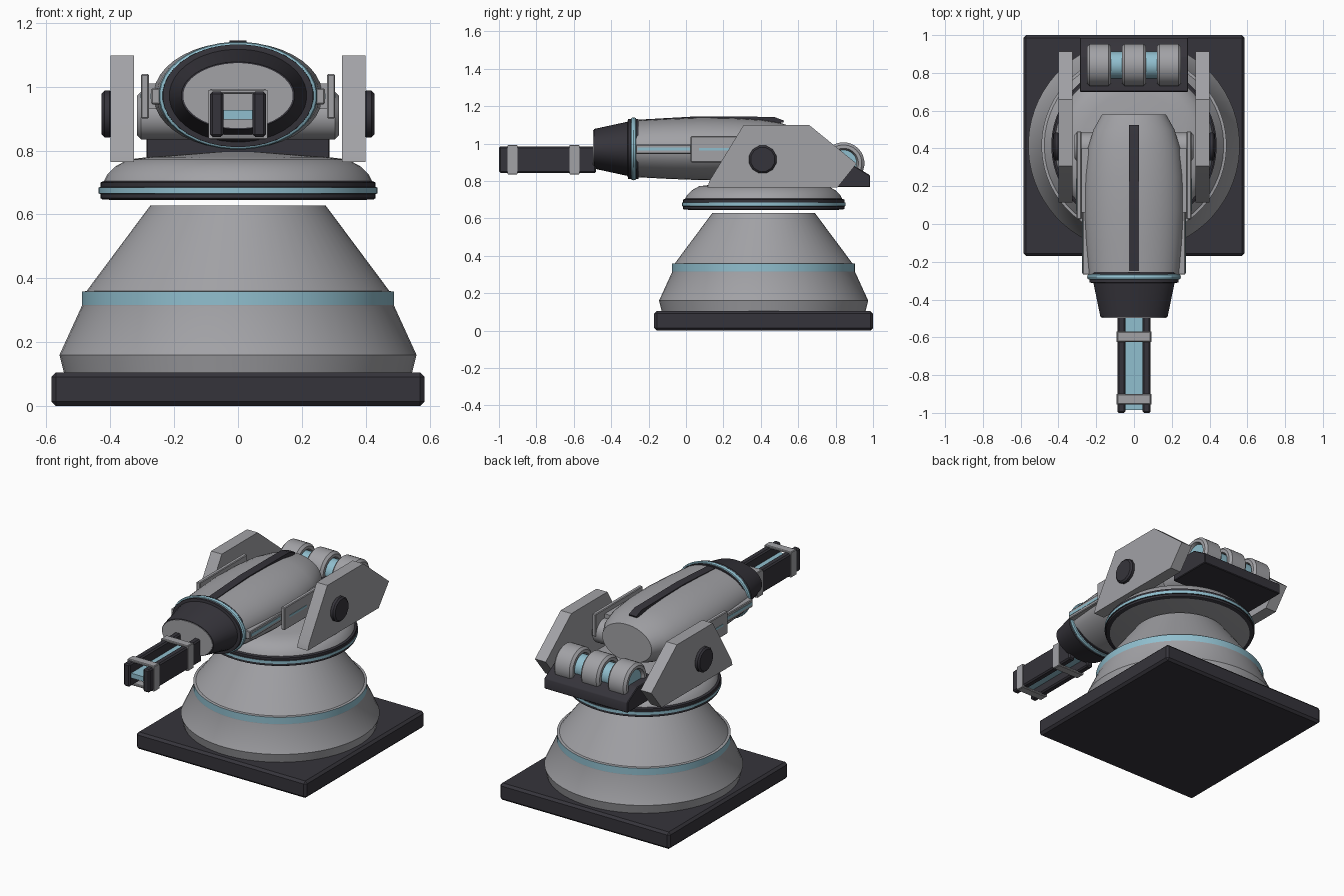
import bpy, bmesh, math
from mathutils import Vector

if "Cube" in bpy.data.objects:
    bpy.data.objects.remove(bpy.data.objects["Cube"])


def material(name, rgb):
    m = bpy.data.materials.new(name)
    m.diffuse_color = (*rgb, 1)
    m.use_nodes = True
    m.node_tree.nodes["Principled BSDF"].inputs["Base Color"].default_value = m.diffuse_color
    return m


GREY = material("light grey metal", (0.36, 0.36, 0.38))
DARK = material("charcoal", (0.036, 0.034, 0.043))
BLUE = material("pale blue", (0.28, 0.52, 0.62))
CY = 0.415   # centre of the pedestal in y


def finish(bm, name, mats, bevel=0):
    if bevel:
        bmesh.ops.bevel(bm, geom=bm.edges[:], offset=bevel, segments=1,
                        affect='EDGES', clamp_overlap=True)
    bmesh.ops.recalc_face_normals(bm, faces=bm.faces[:])
    me = bpy.data.meshes.new(name)
    bm.to_mesh(me)
    bm.free()
    for m in mats:
        me.materials.append(m)
    ob = bpy.data.objects.new(name, me)
    bpy.context.collection.objects.link(ob)
    return ob


def box(name, x, y, z, mat, bevel=0):
    bm = bmesh.new()
    bmesh.ops.create_cube(bm, size=1)
    for v in bm.verts:
        v.co = Vector([(r[0] + r[1]) / 2 + c * (r[1] - r[0])
                       for c, r in zip(v.co, (x, y, z))])
    return finish(bm, name, [mat], bevel)


def prism(name, x0, x1, pts, mat, bevel=0):
    """Side profile of (y, z) points extruded along x."""
    bm = bmesh.new()
    a, b = [[bm.verts.new((x, *p)) for p in pts] for x in (x0, x1)]
    bm.faces.new(a)
    bm.faces.new(b)
    for i in range(len(pts)):
        j = (i + 1) % len(pts)
        bm.faces.new((a[i], a[j], b[j], b[i]))
    return finish(bm, name, [mat], bevel)


def loft(name, axis, centre, rings, mats, n=40, index=None, closed=False):
    """Elliptical rings (position, radius a, radius b) along an axis."""
    bm = bmesh.new()
    loops = []
    for t, ra, rb in rings:
        loop = []
        for k in range(n):
            ang = 2 * math.pi * (k + 0.5) / n
            u, v = ra * math.cos(ang), rb * math.sin(ang)
            co = {'x': (t, u, v), 'y': (u, t, v), 'z': (u, v, t)}[axis]
            loop.append(bm.verts.new(Vector(co) + Vector(centre)))
        loops.append(loop)
    pairs = list(zip(loops, loops[1:]))
    if closed:
        pairs.append((loops[-1], loops[0]))
    for s, (a, b) in enumerate(pairs):
        for k in range(n):
            f = bm.faces.new((a[k], a[(k + 1) % n], b[(k + 1) % n], b[k]))
            f.material_index = index[s] if index else 0
    if not closed:
        for loop, s in ((loops[0], 0), (loops[-1], -1)):
            f = bm.faces.new(loop)
            f.material_index = index[s] if index else 0
    return finish(bm, name, mats)


def round_rings(pts):
    return [(t, r, r) for t, r in pts]


# Base plate and pedestal
box("base_plate", (-0.585, 0.585), (-0.17, 1.0), (0, 0.105), DARK, 0.014)
loft("pedestal", 'z', (0, CY, 0), round_rings(
    [(0.10, 0.545), (0.16, 0.56), (0.313, 0.49), (0.316, 0.49), (0.358, 0.49),
     (0.36, 0.475), (0.628, 0.275)]), [GREY, BLUE], 64, [0, 0, 0, 1, 0, 0])

# Rotating turntable with striped rim
loft("turntable", 'z', (0, CY, 0), round_rings(
    [(0.647, 0.425), (0.651, 0.432), (0.664, 0.432), (0.666, 0.438), (0.684, 0.438),
     (0.686, 0.432), (0.70, 0.432), (0.705, 0.42), (0.725, 0.41), (0.75, 0.385),
     (0.772, 0.345), (0.78, 0.28), (0.797, 0.05)]),
    [GREY, DARK, BLUE], 64, [1, 1, 1, 2, 1, 1, 1, 0, 0, 0, 0, 0])
# underside of the turntable
loft("turntable_underside", 'z', (0, CY, 0),
     round_rings([(0.645, 0.40), (0.65, 0.42)]), [GREY], 64)

# Cradle: side plates, bolts, trunnion
plate = [(0.115, 0.765), (0.125, 0.80), (0.307, 1.098), (0.66, 1.098),
         (0.912, 0.893), (0.81, 0.765)]
for s, side in ((-1, "left"), (1, "right")):
    prism(side + "_cradle_plate", s * 0.326, s * 0.40, plate, GREY)
    loft(side + "_pivot_bolt", 'x', (0, 0.41, 0.915), round_rings(
        [(s * 0.395, 0.07), (s * 0.402, 0.076), (s * 0.418, 0.076),
         (s * 0.427, 0.066)]), [DARK], 12)
loft("trunnion", 'x', (0, 0.41, 0.91), round_rings(
    [(-0.316, 0.062), (-0.304, 0.075), (0.304, 0.075), (0.316, 0.062)]), [GREY], 32)

# Rear tray with three rollers on an axle
prism("rear_tray", -0.287, 0.287, [(0.70, 0.767), (0.985, 0.767), (0.985, 0.83),
                                   (0.885, 0.89), (0.70, 0.89)], DARK, 0.004)
for i, x in enumerate((-0.185, 0, 0.185)):
    loft("roller_%d" % (i + 1), 'x', (x, 0.842, 0.895), round_rings(
        [(-0.064, 0.08), (-0.064, 0.098), (-0.05, 0.112), (0.05, 0.112),
         (0.064, 0.098), (0.064, 0.08), (0.04, 0.07), (-0.04, 0.07)]),
        [GREY], 28, closed=True)
loft("roller_axle", 'x', (0, 0.842, 0.895),
     round_rings([(-0.232, 0.071), (0.232, 0.071)]), [BLUE], 28)

# Gun housing
AXIS = (0, 0, 0.972)
loft("housing", 'y', AXIS,
     [(-0.27, 0.24, 0.152), (-0.1, 0.255, 0.161), (0.08, 0.265, 0.168),
      (0.25, 0.262, 0.165), (0.4, 0.245, 0.156), (0.5, 0.215, 0.14),
      (0.58, 0.17, 0.115)], [GREY], 40)
prism("top_spine", -0.026, 0.026,
      [(-0.25, 1.10), (-0.25, 1.128), (0.05, 1.145), (0.47, 1.143),
       (0.525, 1.122), (0.52, 1.112), (0.4, 1.105)], DARK)

# Front collar, blue ring and dark nose cone
loft("front_collar", 'y', AXIS, [(-0.312, 0.222, 0.148), (-0.31, 0.236, 0.161),
                                 (-0.255, 0.238, 0.161)], [DARK], 40)
ring = [(-0.28 + 0.015 * math.cos(a), 0.237 + 0.012 * math.sin(a), 0.158 + 0.011 * math.sin(a))
        for a in (math.tau * k / 8 for k in range(8))]
loft("front_ring", 'y', AXIS, ring, [BLUE], 40, closed=True)
loft("nose_cone", 'y', AXIS, [(-0.493, 0.178, 0.106), (-0.305, 0.217, 0.147)], [DARK], 40)
loft("nose_face", 'y', AXIS, [(-0.497, 0.172, 0.102), (-0.49, 0.172, 0.102)], [GREY], 40)

# Side armour panels and rails with blue slits
for s, side in ((-1, "left"), (1, "right")):
    def sx(a, b):
        return tuple(sorted((s * a, s * b)))
    box(side + "_armour_panel", sx(0.279, 0.304), (0.025, 0.49), (0.90, 1.04), GREY, 0.004)
    box(side + "_panel_slit", sx(0.30, 0.306), (0.07, 0.24), (0.964, 0.977), BLUE)
    box(side + "_side_rail", sx(0.22, 0.272), (-0.268, 0.10), (0.945, 0.995), GREY, 0.004)
    box(side + "_rail_slit", sx(0.268, 0.274), (-0.26, 0.025), (0.962, 0.979), BLUE)
    box(side + "_panel_mount", sx(0.24, 0.285), (0.06, 0.40), (0.93, 1.01), GREY)
    # barrel rails
    box(side + "_barrel_rail", sx(0.046, 0.088), (-1.0, -0.48), (0.843, 0.985), DARK, 0.008)

# Glowing core between the rails, and clamps around them
box("barrel_core", (-0.048, 0.048), (-0.985, -0.48), (0.897, 0.927), BLUE)
for name, y in (("front", -0.928), ("rear", -0.597)):
    ya = (y - 0.027, y + 0.027)
    box(name + "_clamp_top", (-0.09, 0.09), ya, (0.978, 0.993), GREY, 0.004)
    box(name + "_clamp_bottom", (-0.09, 0.09), ya, (0.835, 0.85), GREY, 0.004)
    for s, side in ((-1, "left"), (1, "right")):
        xs = tuple(sorted((s * 0.082, s * 0.092)))
        box(name + "_clamp_" + side, xs, ya, (0.838, 0.99), GREY)

# Smooth shading with crisp edges
for ob in bpy.context.scene.objects:
    ob.select_set(True)
    bpy.context.view_layer.objects.active = ob
bpy.ops.object.shade_smooth_by_angle(angle=math.radians(32))
